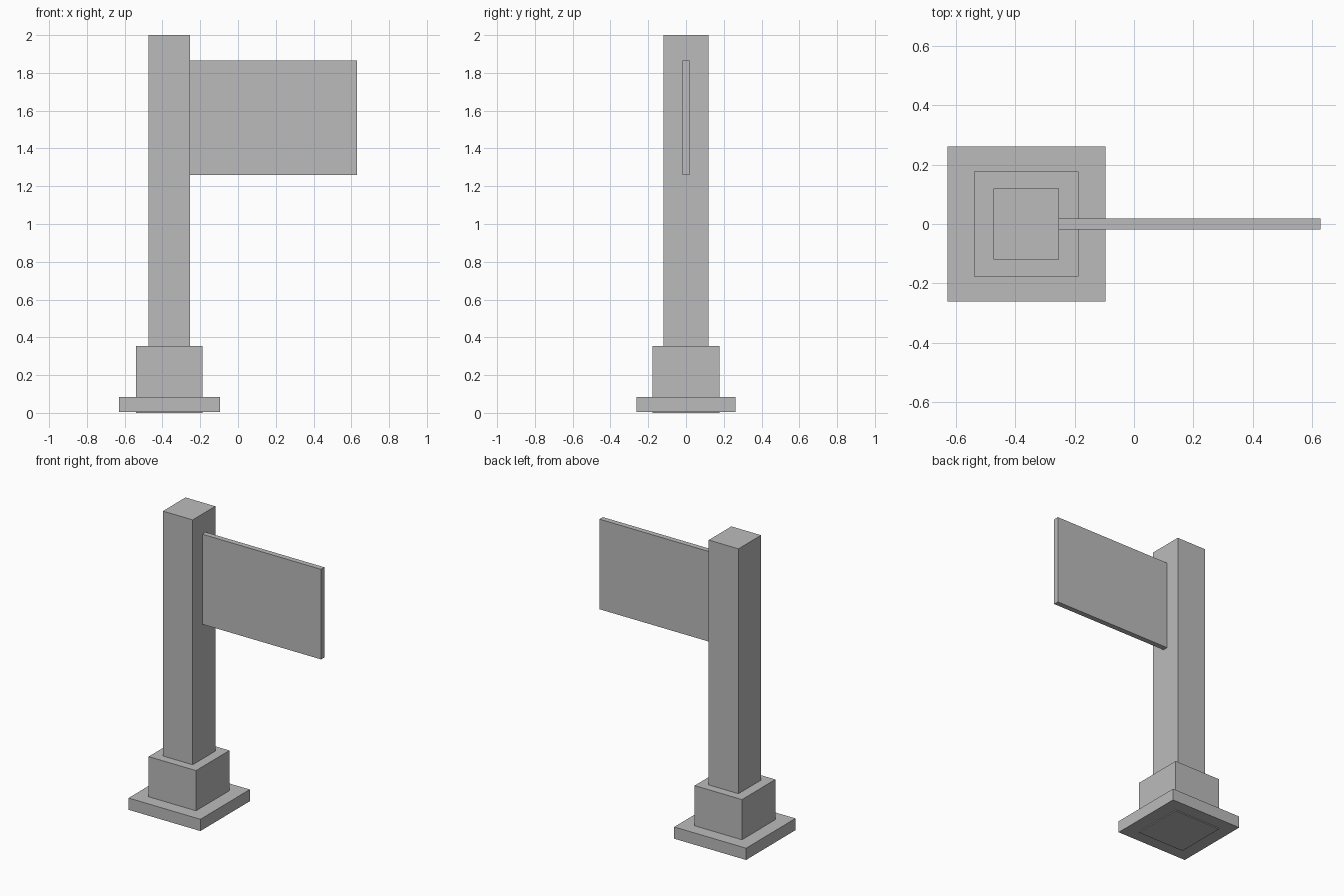
import bpy

# Remove the default cube
cube = bpy.data.objects.get("Cube")
if cube:
    bpy.data.objects.remove(cube, do_unlink=True)

# One plain grey for the whole sign
grey = bpy.data.materials.new("plain_grey")
grey.use_nodes = True
colour = (0.5, 0.5, 0.5, 1.0)
grey.diffuse_color = colour
grey.node_tree.nodes["Principled BSDF"].inputs["Base Color"].default_value = colour


def box(name, x_range, half_depth, z_range):
    """Add a box spanning the given x and z ranges, centred on y = 0."""
    (x0, x1), (z0, z1) = x_range, z_range
    bpy.ops.mesh.primitive_cube_add(size=1, location=((x0 + x1) / 2, 0, (z0 + z1) / 2))
    obj = bpy.context.object
    obj.name = name
    obj.scale = (x1 - x0, 2 * half_depth, z1 - z0)
    bpy.ops.object.transform_apply(location=False, rotation=False, scale=True)
    obj.data.materials.append(grey)
    return obj


# Stepped foot: the pedestal pokes slightly through the underside of the plate
box("base_plate", (-0.63, -0.096), 0.262, (0.006, 0.085))
box("pedestal", (-0.54, -0.188), 0.177, (0, 0.355))

# Square post and the thin board on its left side
box("post", (-0.474, -0.253), 0.12, (0.355, 2))
box("sign_board", (-0.253, 0.63), 0.018, (1.26, 1.865))
